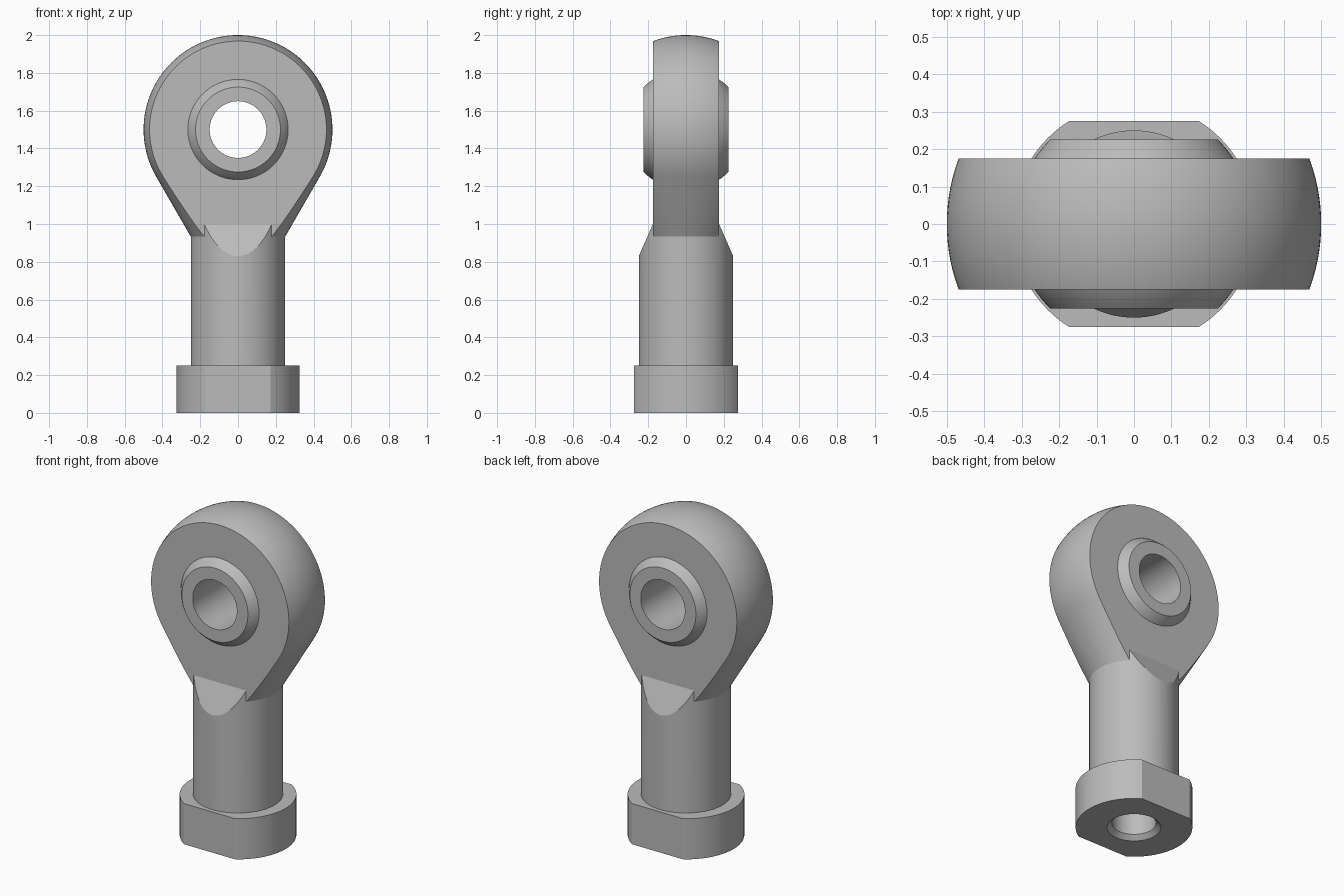
import bpy, bmesh
from math import sin, cos, radians, sqrt, tau, pi
from mathutils import Vector

if "Cube" in bpy.data.objects:
    bpy.data.objects.remove(bpy.data.objects["Cube"])

EYE_Z = 1.5          # centre of the eye
HEAD_R = 0.5         # spherical outside of the head
HEAD_HALF = 0.175    # half thickness of the head
SHANK_R = 0.25
BALL_R = 0.318
BALL_HALF = 0.225
BORE_R = 0.15

steel = bpy.data.materials.new("grey steel")
steel.use_nodes = True
GREY = (0.5, 0.5, 0.5, 1)
steel.diffuse_color = GREY
steel.node_tree.nodes["Principled BSDF"].inputs["Base Color"].default_value = GREY


def lathe(profile, axis="Z", closed=False, steps=128):
    """Spin (radius, height) points around an axis into a solid."""
    bm = bmesh.new()
    make = (lambda r, h: (r, 0, h)) if axis == "Z" else (lambda r, h: (r, h, 0))
    verts = [bm.verts.new(make(r, h)) for r, h in profile]
    pairs = list(zip(verts, verts[1:]))
    if closed:
        pairs.append((verts[-1], verts[0]))
    edges = [bm.edges.new(p) for p in pairs]
    bmesh.ops.spin(bm, geom=verts + edges, cent=(0, 0, 0), axis=make(0, 1),
                   angle=tau, steps=steps, use_duplicate=False)
    bmesh.ops.remove_doubles(bm, verts=bm.verts, dist=1e-5)
    return bm


def slice_off(bm, point, normal):
    """Remove everything beyond a plane and cap the cut."""
    cut = bmesh.ops.bisect_plane(bm, geom=bm.verts[:] + bm.edges[:] + bm.faces[:],
                                 dist=1e-5, plane_co=point, plane_no=normal,
                                 clear_outer=True)
    rim = [e for e in cut["geom_cut"] if isinstance(e, bmesh.types.BMEdge)]
    bmesh.ops.edgeloop_fill(bm, edges=[e for e in rim if e.is_boundary])


def finish(bm, name, z=0):
    bmesh.ops.recalc_face_normals(bm, faces=bm.faces)
    mesh = bpy.data.meshes.new(name)
    bm.to_mesh(mesh)
    bm.free()
    mesh.materials.append(steel)
    ob = bpy.data.objects.new(name, mesh)
    ob.location.z = z
    bpy.context.collection.objects.link(ob)
    return ob


def smooth(ob):
    bpy.ops.object.select_all(action="DESELECT")
    ob.select_set(True)
    bpy.context.view_layer.objects.active = ob
    bpy.ops.object.shade_smooth_by_angle(angle=radians(20))


# Stem: collar and shank with a chamfered blind hole in the bottom
stem = lathe([(0, 0.75), (0.123, 0.75), (0.123, 0.027), (BORE_R, 0), (0.325, 0),
              (0.325, 0.25), (SHANK_R, 0.25), (SHANK_R, 1), (0, 1)])
for side in (-1, 1):
    # wrench flats, then slopes that blend the shank into the head
    slice_off(stem, (0, side * 0.275, 0), (0, side, 0))
    slice_off(stem, (0, side * SHANK_R, 0.83),
              Vector((0, side * 0.17, SHANK_R - HEAD_HALF)).normalized())
stem = finish(stem, "stem")

# Head: sphere running tangentially into a cone, sliced flat on both sides
arc = [radians(a) for a in range(-30, 90, 3)]
cone_foot = HEAD_R * sin(-pi / 6) - (HEAD_R * cos(pi / 6) - SHANK_R) * sqrt(3)
head = lathe([(0, cone_foot), (SHANK_R, cone_foot)]
             + [(HEAD_R * cos(a), HEAD_R * sin(a)) for a in arc] + [(0, HEAD_R)])
for side in (-1, 1):
    slice_off(head, (0, side * HEAD_HALF, 0), (0, side, 0))
head = finish(head, "head", EYE_Z)

# Round opening through the head
seat_r = sqrt(BALL_R ** 2 - HEAD_HALF ** 2)
cutter = finish(lathe([(0, -0.4), (seat_r, -0.4), (seat_r, 0.4), (0, 0.4)], "Y"),
                "eye_cutter", EYE_Z)
cutter.hide_render = True
cut = head.modifiers.new("eye", "BOOLEAN")
cut.operation = "DIFFERENCE"
cut.solver = "EXACT"
cut.object = cutter
bpy.context.view_layer.objects.active = head
bpy.ops.object.modifier_apply(modifier=cut.name)
bpy.data.objects.remove(cutter)

# Swivel ball: truncated sphere with a bore
rows = [BALL_HALF * i / 12 for i in range(-12, 13)]
ball = lathe([(sqrt(BALL_R ** 2 - y * y), y) for y in rows]
             + [(BORE_R, BALL_HALF), (BORE_R, -BALL_HALF)], "Y", closed=True)
ball = finish(ball, "swivel_ball", EYE_Z)

for part in (stem, head, ball):
    smooth(part)
